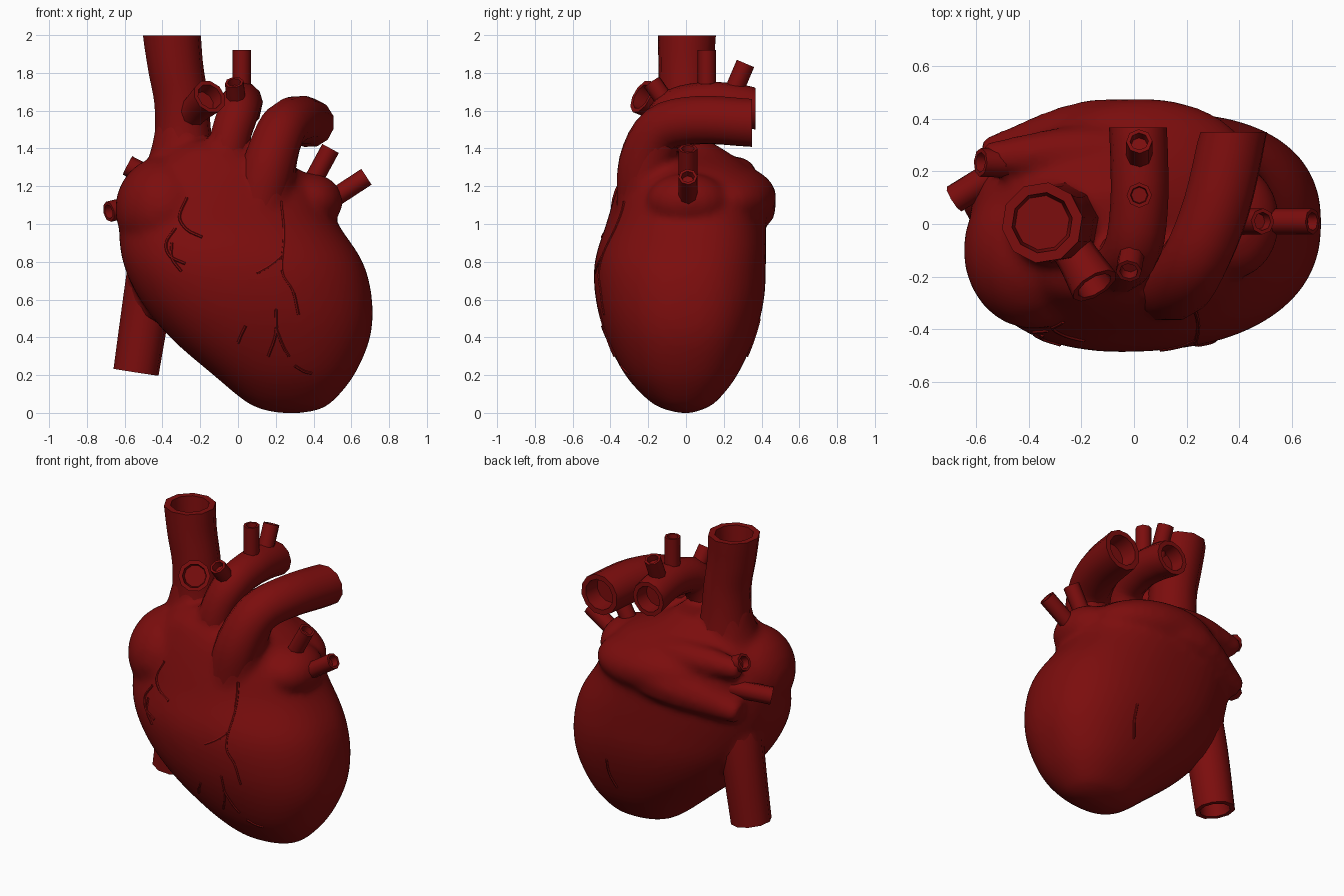
import bpy, bmesh, math
from mathutils import Vector, Matrix
from mathutils.bvhtree import BVHTree

if "Cube" in bpy.data.objects:
    bpy.data.objects.remove(bpy.data.objects["Cube"])

red = bpy.data.materials.new("deep red")
red.use_nodes = True
RED = (0.2, 0.004, 0.004, 1)
red.diffuse_color = RED
red.node_tree.nodes["Principled BSDF"].inputs["Base Color"].default_value = RED


def finish(name, bm, angle=50):
    bmesh.ops.recalc_face_normals(bm, faces=bm.faces)
    mesh = bpy.data.meshes.new(name)
    bm.to_mesh(mesh)
    bm.free()
    mesh.materials.append(red)
    ob = bpy.data.objects.new(name, mesh)
    bpy.context.scene.collection.objects.link(ob)
    bpy.ops.object.select_all(action="DESELECT")
    ob.select_set(True)
    bpy.context.view_layer.objects.active = ob
    bpy.ops.object.shade_smooth_by_angle(angle=math.radians(angle))
    return ob


def spline(keys, steps):
    """Catmull-Rom through keys of any dimension."""
    keys = [Vector(k) for k in keys]
    ext = [2 * keys[0] - keys[1]] + keys + [2 * keys[-1] - keys[-2]]
    out = []
    for a, b, c, d in zip(ext, ext[1:], ext[2:], ext[3:]):
        for i in range(steps):
            t = i / steps
            out.append(0.5 * (2 * b + (c - a) * t + (2 * a - 5 * b + 4 * c - d) * t * t
                              + (3 * b - a - 3 * c + d) * t ** 3))
    return out + [keys[-1]]


def bridge(bm, rings):
    for a, b in zip(rings, rings[1:]):
        n = len(a)
        for i in range(n):
            bm.faces.new((a[i], a[(i + 1) % n], b[(i + 1) % n], b[i]))
    bm.faces.new(rings[0])
    bm.faces.new(rings[-1])


def add_tube(bm, keys, sides=10, steps=4, bore=0.0, cut=None):
    """Swept tube of (x, y, z, radius) keys; bore hollows its far end, cut is that end's facing."""
    path = spline(keys, steps)
    pts = [p.to_3d() for p in path]
    rings, normal = [], None
    for i, p in enumerate(path):
        tangent = (pts[min(i + 1, len(pts) - 1)] - pts[max(i - 1, 0)]).normalized()
        if cut and i == len(pts) - 1:
            tangent = Vector(cut)
        if normal is None:
            normal = tangent.orthogonal()
        normal = (normal - tangent * normal.dot(tangent)).normalized()
        side = tangent.cross(normal)

        def ring(centre, r):
            return [bm.verts.new(centre + r * (math.cos(a) * normal + math.sin(a) * side))
                    for a in (math.tau * k / sides for k in range(sides))]
        rings.append(ring(pts[i], p[3]))
    if bore:
        r = path[-1][3]
        rings.append(ring(pts[-1], r * bore))
        rings.append(ring(pts[-1] - tangent * r * 0.8, r * bore * 0.9))
    bridge(bm, rings)


def vessel(name, keys, sides=10, steps=4, bore=0.75, cut=None):
    bm = bmesh.new()
    add_tube(bm, keys, sides, steps, bore, cut)
    return finish(name, bm)


def add_ball(bm, centre, radii, turn=0):
    m = Matrix.Translation(centre) @ Matrix.Rotation(turn, 4, "Y") @ Matrix.Diagonal((*radii, 1))
    bmesh.ops.create_uvsphere(bm, u_segments=32, v_segments=20, radius=1, matrix=m)


def squarish(v):
    return math.copysign(abs(v) ** 0.86, v)


# Heart body: stacked, slightly skewed squarish ovals (z, x min, x max, y min, y max)
slices = [(0.0, .22, .34, -.03, .03), (.015, .14, .42, -.1, .08), (.06, .04, .5, -.19, .16),
          (.2, -.13, .615, -.32, .27), (.4, -.36, .70, -.42, .36), (.6, -.52, .71, -.475, .41),
          (.8, -.61, .66, -.48, .42), (1.0, -.63, .53, -.42, .42), (1.15, -.6, .46, -.375, .42),
          (1.28, -.5, .34, -.33, .35), (1.38, -.38, .12, -.28, .22), (1.44, -.3, .04, -.2, .12)]
bm = bmesh.new()
rings = []
for z, x0, x1, y0, y1 in spline(slices, 4):
    ring = []
    for k in range(48):
        a = math.tau * k / 48
        dx = (x1 - x0) / 2 * squarish(math.cos(a))
        dy = (y1 - y0) / 2 * squarish(math.sin(a))
        ring.append(bm.verts.new(((x0 + x1) / 2 + dx, (y0 + y1) / 2 + dy + .06 * dx, z)))
    rings.append(ring)
bridge(bm, rings)
# Atria, and the two ridges that run to the right-hand veins
add_ball(bm, (-.385, -.1, 1.08), (.265, .3, .28))
add_ball(bm, (.03, .2, 1.14), (.43, .28, .18), math.radians(4))
add_ball(bm, (.375, .01, 1.12), (.18, .22, .15))
add_tube(bm, [(.2, .24, 1.17, .13), (-.2, .27, 1.25, .11), (-.57, .25, 1.26, .06)])
add_tube(bm, [(.2, .28, 1.13, .15), (-.15, .34, 1.09, .14), (-.57, .26, .98, .065)])
# Swollen roots that blend the great vessels into the body
add_tube(bm, [(-.3, -.02, 1.1, .26), (-.3, -.01, 1.35, .175), (-.3, 0, 1.55, .13)], 16)
add_tube(bm, [(-.1, -.1, 1.15, .2), (-.06, -.15, 1.4, .115), (-.02, -.13, 1.55, .09)], 16)
add_tube(bm, [(.1, -.2, 1.05, .18), (.17, -.2, 1.3, .14), (.24, -.13, 1.48, .11)], 16)
add_tube(bm, [(-.4, .05, 1.0, .17), (-.46, .08, .75, .13), (-.49, .09, .5, .11)], 16)
body = finish("heart_body", bm, 180)
remesh = body.modifiers.new("Fuse", "REMESH")
remesh.mode = "VOXEL"
remesh.voxel_size = 0.022
remesh.use_smooth_shade = True
smooth = body.modifiers.new("Soften", "SMOOTH")
smooth.factor = 0.5
smooth.iterations = 8

# Great vessels
vessel("upper_vena_cava", [(-.28, -.01, 1.2, .2), (-.29, 0, 1.45, .155), (-.3, 0, 1.65, .145),
                           (-.33, 0, 1.83, .148), (-.35, .005, 1.998, .155)], cut=(0, 0, 1))
vessel("vena_cava_branch", [(-.3, 0, 1.53, .08), (-.22, -.12, 1.61, .08), (-.15, -.235, 1.675, .095)])
vessel("lower_vena_cava", [(-.42, .07, .95, .14), (-.48, .095, .6, .13), (-.54, .1, .215, .122)])
vessel("aorta", [(-.08, -.14, 1.2, .13), (-.05, -.15, 1.42, .11), (0, -.08, 1.59, .11),
                 (.02, .08, 1.64, .11), (.02, .24, 1.635, .11), (.015, .368, 1.61, .11)],
       12, cut=(0, 1, 0))
vessel("pulmonary_trunk", [(.11, -.22, 1.1, .15), (.165, -.22, 1.32, .14), (.235, -.13, 1.5, .13),
                           (.315, .07, 1.55, .13), (.38, .35, 1.535, .13)], 12, cut=(0, 1, 0))

# Small straight branches: start, end, radius
for name, a, b, r in [
        ("aorta_branch_front", (0, -.06, 1.58), (-.02, -.18, 1.75), .05),
        ("aorta_branch_middle", (.02, .11, 1.65), (.02, .11, 1.92), .048),
        ("aorta_branch_rear", (.02, .23, 1.65), (.02, .315, 1.85), .05),
        ("left_vein_upper", (.36, .01, 1.16), (.49, .01, 1.4), .05),
        ("left_vein_lower", (.42, .01, 1.08), (.68, .01, 1.25), .05),
        ("right_vein_upper", (-.45, .23, 1.24), (-.585, .235, 1.31), .055),
        ("right_vein_lower", (-.45, .24, 1.12), (-.685, .095, 1.065), .055)]:
    vessel(name, [(*a, r), (*b, r)], 8, 1, 0.7)

# Coronary vessels, laid on the body surface by projection along y
tree = BVHTree.FromObject(body, bpy.context.evaluated_depsgraph_get())
front = [[(.23, 1.12), (.245, .95), (.235, .75), (.29, .65), (.32, .52)],
         [(.23, .83), (.17, .78), (.1, .74)],
         [(.2, .55), (.2, .42), (.16, .3)], [(.2, .45), (.24, .35), (.27, .3)],
         [(.04, .46), (.02, .42), (0, .37)], [(.3, .25), (.35, .22), (.39, .21)],
         [(-.27, 1.14), (-.31, 1.04), (-.27, .97), (-.19, .93)],
         [(-.33, .98), (-.38, .9), (-.36, .83), (-.28, .79)], [(-.35, .9), (-.35, .82), (-.3, .75)]]
back = [[(.3, .5), (.3, .4), (.27, .3)]]
for label, side, lines in (("front", -1, front), ("back", 1, back)):
    for n, line in enumerate(lines):
        keys = []
        for x, z in spline(line, 4):
            hit = tree.ray_cast(Vector((x, 2 * side, z)), Vector((0, -side, 0)))[0]
            if hit:
                keys.append((hit.x, hit.y, hit.z, .008))
        if len(keys) > 2:
            vessel(f"coronary_{label}_{n + 1}", keys, 6, 1, 0)
